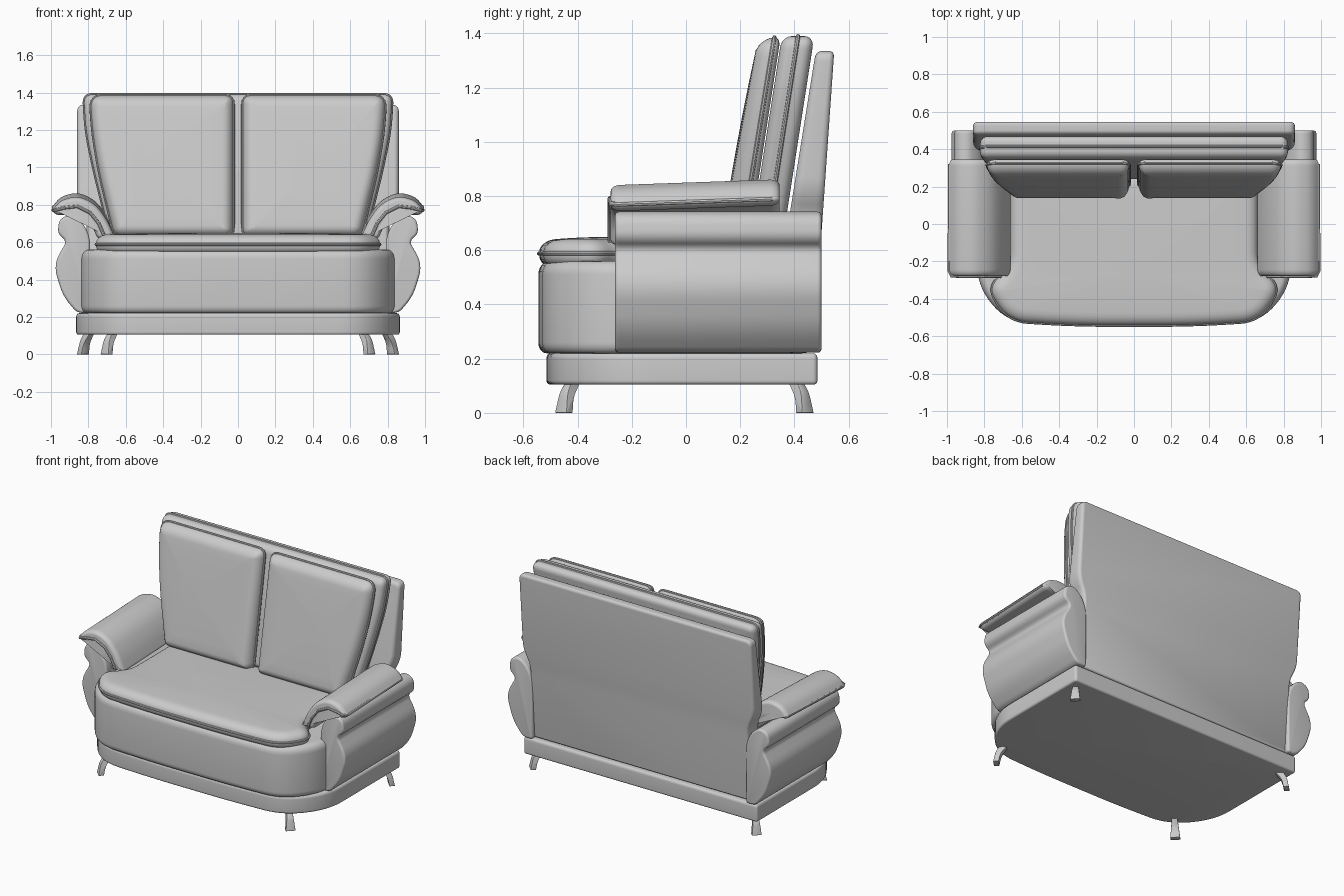
import bpy, bmesh, math
from mathutils import Vector

if "Cube" in bpy.data.objects:
    bpy.data.objects.remove(bpy.data.objects["Cube"])


def sym(half):
    """Mirror a right-hand half outline (x, y, corner radius) across x = 0."""
    return half + [(-x, y, r) for x, y, r in reversed(half)]


def outline(pts, n=8):
    """Closed polygon with filleted corners, counter-clockwise."""
    out = []
    for i, (x, y, r) in enumerate(pts):
        p = Vector((x, y))
        a, b = Vector(pts[i - 1][:2]), Vector(pts[(i + 1) % len(pts)][:2])
        da, db = a - p, b - p
        r = min(r, 0.49 * da.length, 0.49 * db.length)
        s, e = p + da.normalized() * r, p + db.normalized() * r
        for k in range(n + 1):
            t = k / n
            out.append(s * (1 - t) ** 2 + p * 2 * t * (1 - t) + e * t * t)
    area = sum(out[i - 1].cross(out[i]) for i in range(len(out)))
    return out if area > 0 else out[::-1]


def inset(loop, d):
    res = []
    for i, p in enumerate(loop):
        t = (loop[(i + 1) % len(loop)] - loop[i - 1]).normalized()
        res.append(p + Vector((-t.y, t.x)) * d)
    return res


def finish(obj, angle=40):
    bpy.ops.object.select_all(action='DESELECT')
    obj.select_set(True)
    bpy.context.view_layer.objects.active = obj
    if obj.type == 'CURVE':
        bpy.ops.object.convert(target='MESH')
    bpy.ops.object.shade_smooth_by_angle(angle=math.radians(angle))


def slab(name, pts, lo, hi, rlo, rhi, place, crown=None, steps=6):
    """Outline swept from lo to hi with rounded rims (inset, height), then mapped to 3D."""
    loop = outline(pts)
    rings = []
    for k in range(steps + 1):
        a = math.pi / 2 * k / steps
        rings.append((inset(loop, rlo[0] * (1 - math.sin(a))), lo + rlo[1] * (1 - math.cos(a))))
    for k in range(steps, -1, -1):
        a = math.pi / 2 * k / steps
        rings.append((inset(loop, rhi[0] * (1 - math.sin(a))), hi - rhi[1] * (1 - math.cos(a))))
    if crown is not None:                       # gently domed top
        top = rings[-1][0]
        c = sum(top, Vector((0, 0))) / len(top)
        for s in (0.85, 0.65, 0.4, 0.15):
            rings.append(([c + (p - c) * s for p in top], hi + crown * (1 - s * s)))
    bm = bmesh.new()
    vs = [[bm.verts.new(place(p.x, p.y, h)) for p in ring] for ring, h in rings]
    n = len(loop)
    for a, b in zip(vs, vs[1:]):
        for i in range(n):
            j = (i + 1) % n
            bm.faces.new((a[i], a[j], b[j], b[i]))
    bm.faces.new(vs[0][::-1])
    bm.faces.new(vs[-1])
    bmesh.ops.recalc_face_normals(bm, faces=bm.faces)
    me = bpy.data.meshes.new(name)
    bm.to_mesh(me)
    bm.free()
    obj = bpy.data.objects.new(name, me)
    bpy.context.collection.objects.link(obj)
    finish(obj)


def piping(name, pts, r=0.008, cyclic=True):
    cu = bpy.data.curves.new(name, 'CURVE')
    cu.dimensions = '3D'
    cu.bevel_depth, cu.bevel_resolution, cu.use_fill_caps = r, 2, True
    sp = cu.splines.new('POLY')
    sp.points.add(len(pts) - 1)
    for q, p in zip(sp.points, pts):
        q.co = (*p, 1)
    sp.use_cyclic_u = cyclic
    obj = bpy.data.objects.new(name, cu)
    bpy.context.collection.objects.link(obj)
    finish(obj)


def seam(name, pts, h, place):
    piping(name, [place(p.x, p.y, h) for p in outline(pts)])


flat = lambda u, v, h: (u, v, h)

# Plinth and seat body
slab("plinth", sym([(.865, .485, .02), (.865, -.27, .2), (.68, -.495, .2), (.3, -.515, .2)]),
     .105, .22, (.012, .015), (.015, .02), flat)
slab("seat_body", sym([(.84, .42, .05), (.84, -.33, .12), (.68, -.525, .13), (.3, -.545, .25)]),
     .22, .56, (.03, .04), (.04, .05), flat)

# Seat cushion with piping
seat = sym([(.66, .27, .05), (.66, -.23, .12), (.785, -.34, .09), (.67, -.52, .12), (.3, -.542, .25)])
slab("seat_cushion", seat, .545, .642, (.03, .04), (.07, .05), flat, crown=.008)
seam("seat_piping", seat, .588, flat)

# Rear panel, leaning back
panel = sym([(.86, 1.335, .04), (.86, .82, .06), (.81, .72, .06), (.81, .22, .02)])
slab("back_panel", panel, 0, 1, (.025, .3), (.02, .25),
     lambda u, v, h: (u, .547 + .07 * (v - 1.335) - (1 - h) * (.068 + .09 * (1.335 - v)), v))


# Middle back board
def board_place(u, v, h):
    return (u, .412 - .155 * (1.38 - v) - h * .06, v)


board = sym([(.825, 1.39, .05), (.815, 1.2, .12), (.77, .98, .2), (.68, .62, .03)])
slab("back_board", board, -1, 1, (.04, .6), (.04, .6), board_place)
seam("back_board_piping", board, 0, board_place)

for s, side in ((-1, "left"), (1, "right")):
    # Back cushion
    def cush_place(u, v, h, s=s):
        return (s * u, .345 - .155 * (1.36 - v) - h * (.088 + .03 * (1.3 - v)), v)

    cush = [(.025, 1.385, .05), (.79, 1.385, .07), (.78, 1.2, .14), (.745, .98, .2),
            (.66, .63, .05), (.025, .63, .05)]
    slab(side + "_back_cushion", cush, 0, .97, (.03, .25), (.06, .7), cush_place, crown=.06)
    seam(side + "_back_cushion_piping", cush, .27, cush_place)

    # Arm body
    arm = [(.79, .222, .02), (.86, .222, .03), (.935, .31, .1), (.988, .48, .12), (.915, .605, .04),
           (.965, .645, .04), (.955, .725, .05), (.89, .75, .05), (.825, .70, .06), (.79, .62, .05)]
    slab(side + "_arm", arm, -.262, .5, (.015, .015), (.015, .015),
         lambda u, v, h, s=s: (s * u, h, v))

    # Padded armrest with piping
    def pad_place(u, v, h, s=s):
        return (s * u, h, v + .035 * (h - .25))

    pad = [(.995, .785, .02), (.95, .84, .05), (.86, .866, .08), (.765, .825, .08), (.70, .74, .08),
           (.655, .635, .02), (.75, .635, .02), (.785, .715, .06), (.85, .765, .06), (.97, .762, .03)]
    slab(side + "_armrest_pad", pad, -.278, .345, (.022, .035), (.022, .035), pad_place)
    edge = [(.985, .787, .32), (.988, .787, -.25), (.975, .79, -.278), (.93, .802, -.28), (.86, .81, -.28),
            (.79, .775, -.28), (.745, .72, -.28), (.715, .65, -.28)]
    piping(side + "_armrest_piping", [pad_place(*p) for p in edge], .009, False)

    # Curved splayed legs
    leg = [(.02, .112, .003), (.045, .075, .04), (.06, 0, .003), (.027, 0, .003),
           (.015, .06, .03), (-.025, .112, .003)]
    for name, cx, cy, dy in (("front", .672, -.42, -1), ("rear", .798, .408, 1)):
        def leg_place(u, v, h, s=s, cx=cx, cy=cy, dy=dy):
            w = .03 - .013 * v / .11
            k = math.sqrt(.5)
            return (s * (cx + k * (u - h * w)), cy + dy * k * (u + h * w), v)
        slab(f"{side}_{name}_leg", leg, -1, 1, (.002, .06), (.002, .06), leg_place, steps=2)
